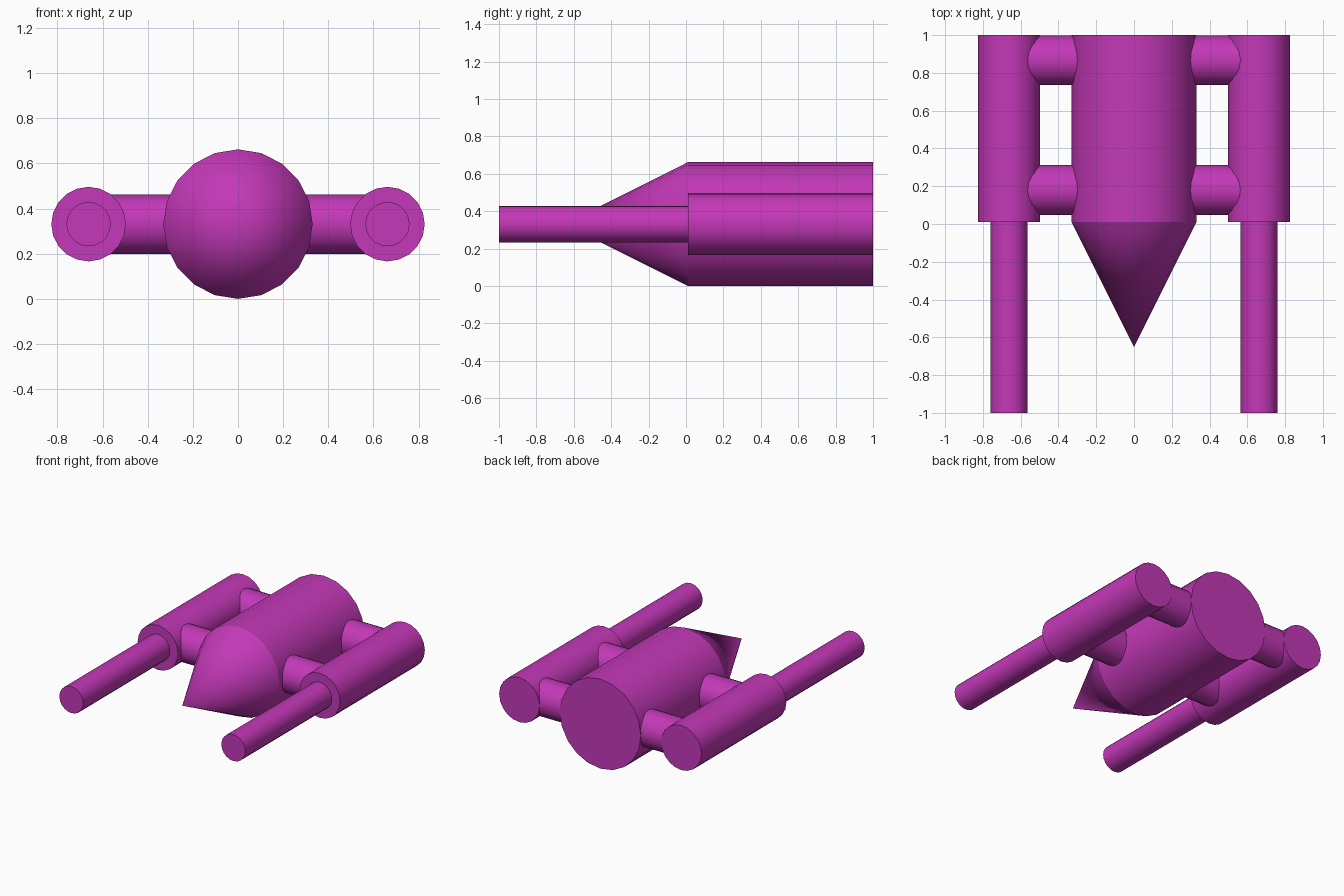
import bpy
from math import radians

if "Cube" in bpy.data.objects:
    bpy.data.objects.remove(bpy.data.objects["Cube"])

SIDES = 20
Z = 0.331       # height of every axis
FRONT = 0.01    # front plane of hull and pods
POD_X = 0.662

mat = bpy.data.materials.new("magenta")
mat.diffuse_color = (0.55, 0.04, 0.48, 1)
mat.use_nodes = True
mat.node_tree.nodes["Principled BSDF"].inputs["Base Color"].default_value = mat.diffuse_color


def finish(name):
    ob = bpy.context.object
    ob.name = name
    ob.data.materials.append(mat)
    bpy.ops.object.transform_apply(location=True, rotation=True, scale=True)
    bpy.ops.object.shade_smooth_by_angle(angle=radians(30))
    return ob


def tube(name, radius, y0, y1, x=0):
    """Capped cylinder along y."""
    bpy.ops.mesh.primitive_cylinder_add(
        vertices=SIDES, radius=radius, depth=y1 - y0,
        location=(x, (y0 + y1) / 2, Z), rotation=(radians(90), 0, 0))
    return finish(name)


def strut(name, y):
    """Short cylinder along x joining hull and pod."""
    x0, x1 = 0.2, POD_X - 0.06
    bpy.ops.mesh.primitive_cylinder_add(
        vertices=SIDES, radius=0.132, depth=x1 - x0,
        location=((x0 + x1) / 2, y, Z), rotation=(0, radians(90), 0))
    return finish(name)


def mirror(ob):
    ob.modifiers.new("Mirror", 'MIRROR').use_axis[0] = True


# Central hull and pointed nose
tube("hull", 0.331, FRONT, 1.0)
bpy.ops.mesh.primitive_cone_add(
    vertices=SIDES, radius1=0.331, radius2=0, depth=FRONT + 0.65,
    end_fill_type='NOTHING',
    location=(0, (FRONT - 0.65) / 2, Z), rotation=(radians(90), 0, 0))
finish("nose_cone")

# Side pods, barrels and connecting struts, mirrored left and right
for part in (
    tube("side_pod", 0.165, FRONT, 1.0, POD_X),
    tube("barrel", 0.098, -1.0, FRONT + 0.01, POD_X),
    strut("front_strut", 0.18),
    strut("rear_strut", 0.867),
):
    mirror(part)
